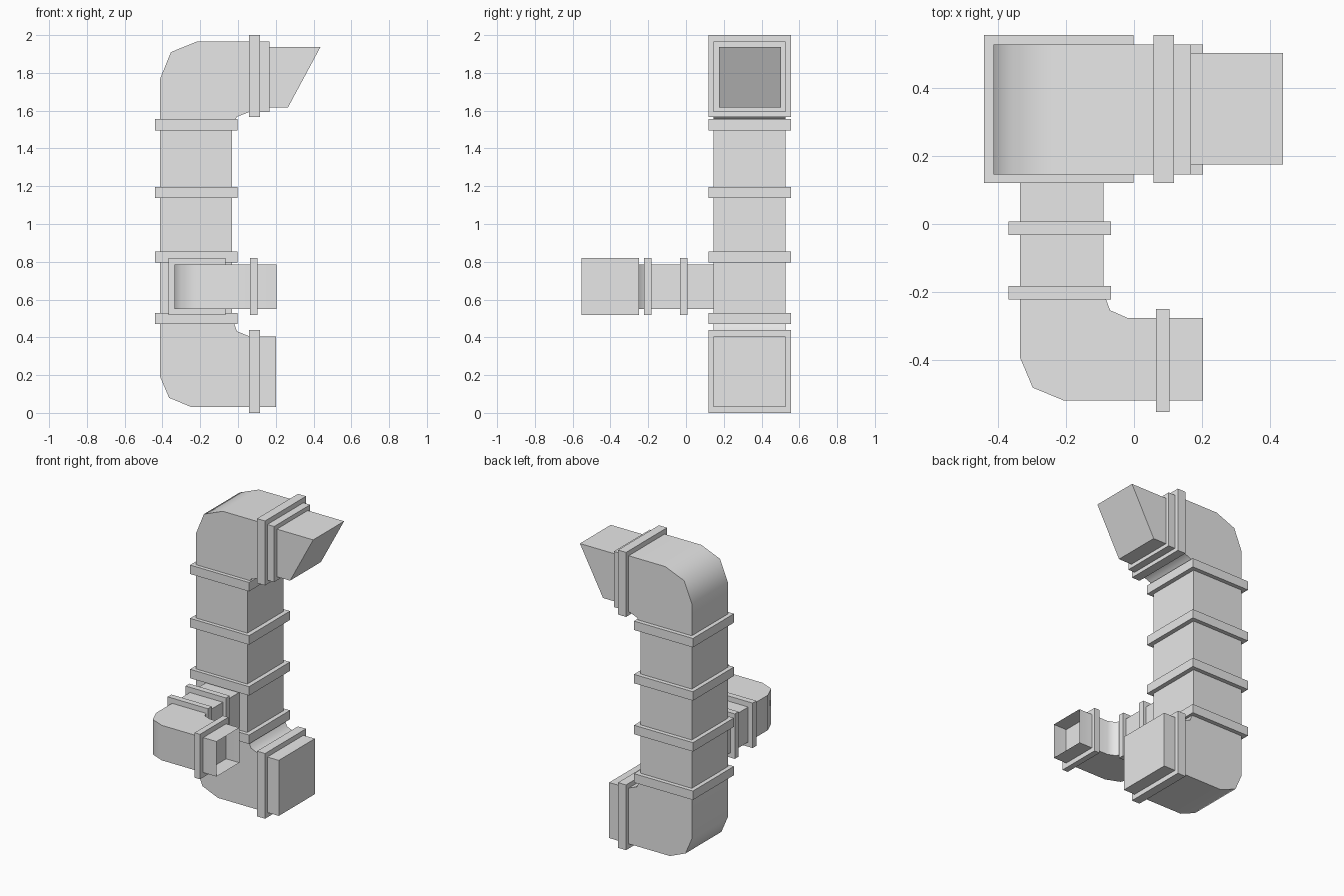
import bpy, bmesh, math
from mathutils import Vector

cube = bpy.data.objects.get("Cube")
if cube:
    bpy.data.objects.remove(cube, do_unlink=True)

grey = bpy.data.materials.new("duct_grey")
grey.use_nodes = True
grey.diffuse_color = (0.8, 0.8, 0.8, 1)
grey.node_tree.nodes["Principled BSDF"].inputs["Base Color"].default_value = (0.8, 0.8, 0.8, 1)


def extrude(name, profile, axis, lo, hi, open_edge=None):
    """Extrude a closed outline along y or z; open_edge leaves that side off."""
    def place(p, d):
        return Vector((p[0], d, p[1])) if axis == "y" else Vector((p[0], p[1], d))
    bm = bmesh.new()
    near = [bm.verts.new(place(p, lo)) for p in profile]
    far = [bm.verts.new(place(p, hi)) for p in profile]
    bm.faces.new(near)
    bm.faces.new(far)
    n = len(profile)
    for i in range(n):
        if i != open_edge:
            j = (i + 1) % n
            bm.faces.new((near[i], near[j], far[j], far[i]))
    bmesh.ops.recalc_face_normals(bm, faces=bm.faces)
    mesh = bpy.data.meshes.new(name)
    bm.to_mesh(mesh)
    bm.free()
    mesh.materials.append(grey)
    ob = bpy.data.objects.new(name, mesh)
    bpy.context.collection.objects.link(ob)
    bpy.ops.object.select_all(action="DESELECT")
    ob.select_set(True)
    bpy.context.view_layer.objects.active = ob
    bpy.ops.object.shade_smooth_by_angle(angle=math.radians(50))
    return ob


def box(name, x, y, z):
    outline = [(x[0], y[0]), (x[1], y[0]), (x[1], y[1]), (x[0], y[1])]
    return extrude(name, outline, "z", *z)


# Main column and its collars
DUCT_X, DUCT_Y = (-0.412, -0.032), (0.145, 0.527)
COLLAR_X, COLLAR_Y = (-0.44, -0.002), (0.12, 0.555)
box("main_column", DUCT_X, DUCT_Y, (0.5, 1.525))
for i, z in enumerate((0.5, 0.825, 1.167, 1.525)):
    box(f"column_collar_{i + 1}", COLLAR_X, COLLAR_Y, (z - 0.03, z + 0.03))

# Lower elbow with closed end
extrude("lower_elbow", [
    (-0.412, 0.5), (-0.412, 0.19), (-0.365, 0.08), (-0.25, 0.032), (0.202, 0.032),
    (0.202, 0.405), (0.06, 0.405), (-0.005, 0.432), (-0.032, 0.5)], "y", *DUCT_Y)
box("lower_elbow_collar", (0.057, 0.117), COLLAR_Y, (0, 0.438))

# Upper elbow with slanted spout
extrude("upper_elbow", [
    (-0.412, 1.525), (-0.412, 1.77), (-0.355, 1.91), (-0.215, 1.967), (0.167, 1.967),
    (0.167, 1.593), (0.06, 1.593), (-0.005, 1.568), (-0.032, 1.525)], "y", *DUCT_Y)
box("upper_elbow_collar", (0.057, 0.117), COLLAR_Y, (1.567, 2.0))
extrude("spout", [(0.16, 1.618), (0.265, 1.618), (0.437, 1.938), (0.16, 1.938)],
        "y", 0.174, 0.502)

# Side branch: straight duct, collars and an elbow with an open mouth
BRANCH_X, BRANCH_Z = (-0.335, -0.09), (0.55, 0.785)
RING_Z = (0.518, 0.82)
box("branch_duct", BRANCH_X, (-0.2, 0.15), BRANCH_Z)
for i, y in enumerate((-0.012, -0.202)):
    box(f"branch_collar_{i + 1}", (-0.368, -0.067), (y - 0.02, y + 0.02), RING_Z)
extrude("branch_elbow", [
    (-0.335, -0.2), (-0.335, -0.39), (-0.297, -0.48), (-0.205, -0.518), (0.203, -0.518),
    (0.203, -0.275), (-0.02, -0.275), (-0.07, -0.253), (-0.09, -0.2)],
    "z", *BRANCH_Z, open_edge=4)
box("branch_elbow_collar", (0.064, 0.104), (-0.552, -0.25), RING_Z)
